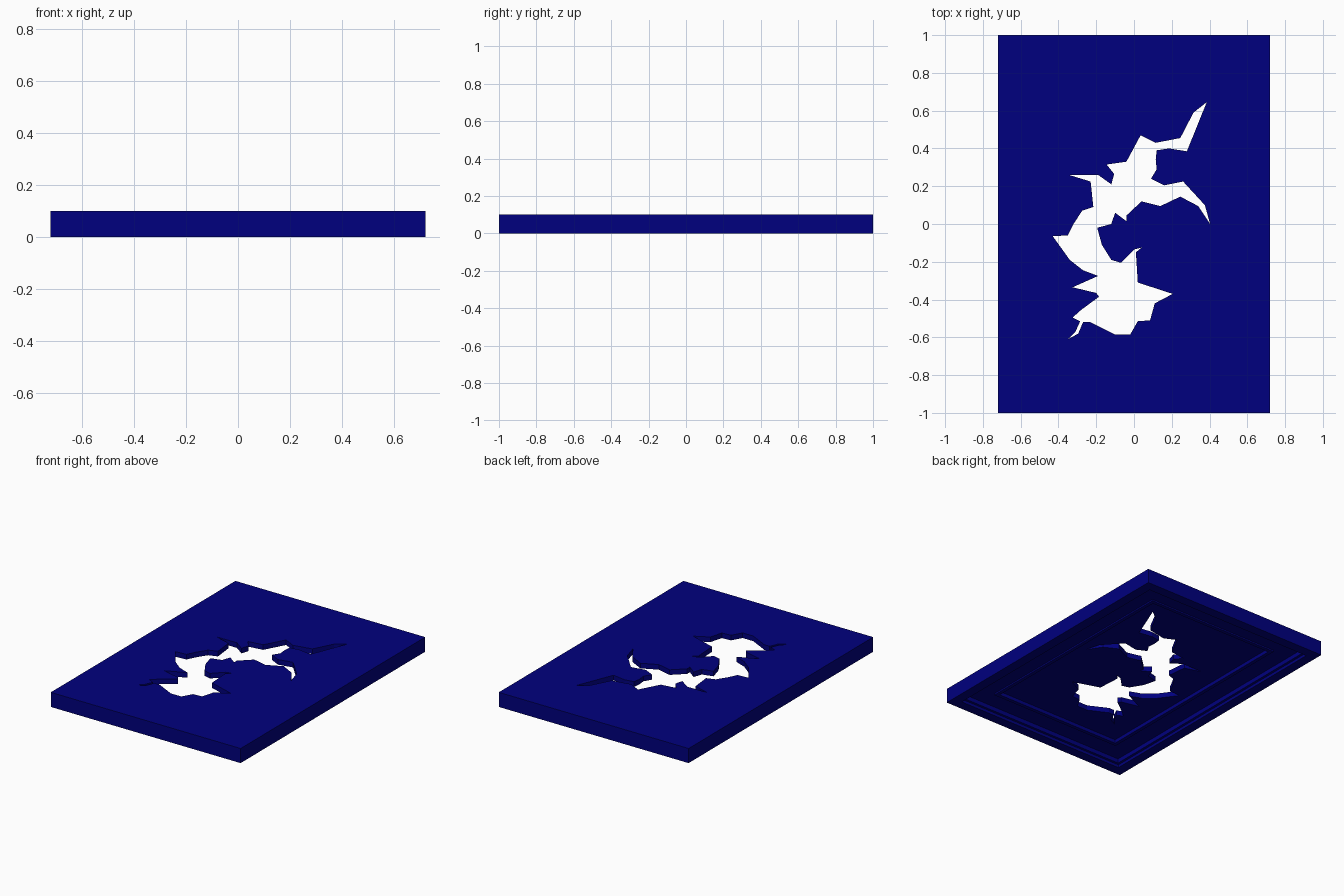
import bpy, bmesh

if "Cube" in bpy.data.objects:
    bpy.data.objects.remove(bpy.data.objects["Cube"])

W, L, H = 1.44, 2.0, 0.10

navy = bpy.data.materials.new("navy")
navy.diffuse_color = (0.0, 0.0, 0.21, 1)
navy.use_nodes = True
navy.node_tree.nodes["Principled BSDF"].inputs["Base Color"].default_value = navy.diffuse_color


def make_object(name, bm):
    bmesh.ops.recalc_face_normals(bm, faces=bm.faces)
    mesh = bpy.data.meshes.new(name)
    bm.to_mesh(mesh)
    bm.free()
    obj = bpy.data.objects.new(name, mesh)
    bpy.context.collection.objects.link(obj)
    mesh.materials.append(navy)
    return obj


# Panel: rectangles lofted from the top face round to the stepped underside
steps = [(0, H), (0, 0), (0.068, 0), (0.068, 0.02), (0.085, 0.02),
         (0.085, 0.05), (0.215, 0.05), (0.215, 0.04), (0.24, 0.04),
         (0.24, 0.065)]  # (inset, z)
bm = bmesh.new()
rings = []
for inset, z in steps:
    x, y = W / 2 - inset, L / 2 - inset
    rings.append([bm.verts.new(p) for p in
                  ((-x, -y, z), (x, -y, z), (x, y, z), (-x, y, z))])
for a, b in zip(rings, rings[1:]):
    for i in range(4):
        j = (i + 1) % 4
        bm.faces.new((a[i], a[j], b[j], b[i]))
bm.faces.new(rings[0])
bm.faces.new(rings[-1])
panel = make_object("panel", bm)

# Jagged opening outline
outline = [
    (.385, .645), (.315, .59), (.245, .455), (.115, .43), (.035, .47),
    (-.04, .33), (-.145, .315), (-.105, .265), (-.12, .21), (-.19, .26),
    (-.345, .26), (-.23, .225), (-.215, .09), (-.275, .07), (-.32, 0),
    (-.35, -.06), (-.43, -.065), (-.34, -.19), (-.27, -.245), (-.19, -.275),
    (-.325, -.335), (-.2, -.365), (-.185, -.385), (-.28, -.455),
    (-.325, -.495), (-.285, -.515), (-.31, -.57), (-.35, -.61),
    (-.295, -.58), (-.27, -.52), (-.23, -.52), (-.1, -.585), (-.02, -.585),
    (.02, -.515), (.085, -.51), (.11, -.42), (.205, -.37), (.02, -.31),
    (.01, -.15), (.04, -.125), (0, -.135), (-.07, -.205), (-.12, -.19),
    (-.17, -.11), (-.195, -.02), (-.12, 0), (-.1, .06), (-.04, .015),
    (-.04, .045), (.04, .12), (.14, .095), (.245, .145), (.34, .095),
    (.403, 0), (.375, .1), (.26, .225), (.16, .205), (.09, .24), (.12, .29),
    (.115, .34), (.12, .39), (.185, .4), (.28, .385)]
bm = bmesh.new()
base = bm.faces.new([bm.verts.new((x, y, -0.1)) for x, y in outline])
ext = bmesh.ops.extrude_face_region(bm, geom=[base], use_keep_orig=True)
for v in ext["geom"]:
    if isinstance(v, bmesh.types.BMVert):
        v.co.z = 0.3
bmesh.ops.triangulate(bm, faces=[f for f in bm.faces if len(f.verts) > 4])
cutter = make_object("opening_cutter", bm)
cutter.hide_render = True

# Cut the opening
cut = panel.modifiers.new("opening", 'BOOLEAN')
cut.operation = 'DIFFERENCE'
cut.solver = 'EXACT'
cut.object = cutter
bpy.context.view_layer.objects.active = panel
panel.select_set(True)
bpy.ops.object.modifier_apply(modifier=cut.name)
bpy.data.objects.remove(cutter, do_unlink=True)
